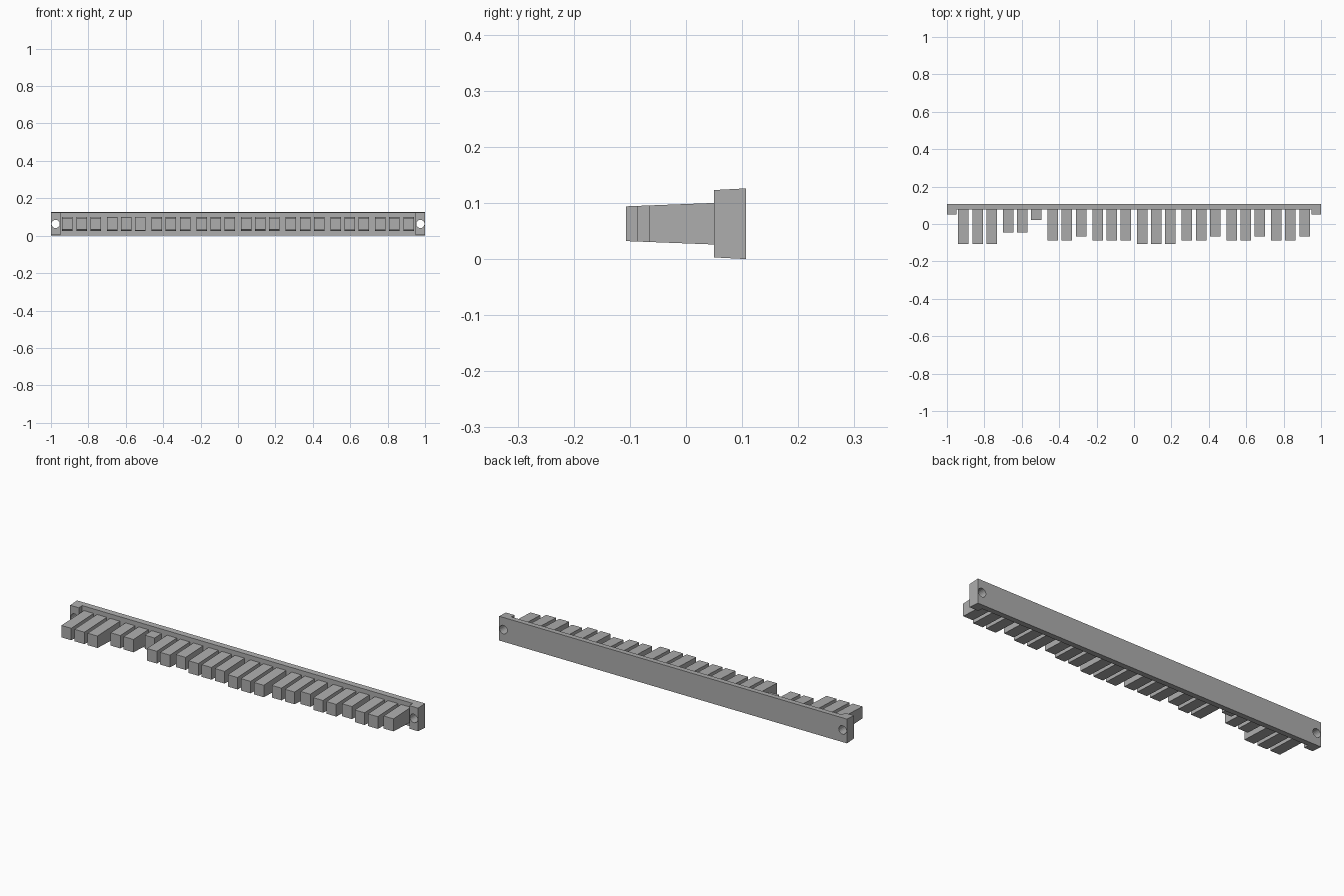
import bpy, bmesh, math

cube = bpy.data.objects.get("Cube")
if cube:
    bpy.data.objects.remove(cube)

grey = bpy.data.materials.new("plain grey")
grey.use_nodes = True
colour = (0.42, 0.42, 0.42, 1)
grey.diffuse_color = colour
grey.node_tree.nodes["Principled BSDF"].inputs["Base Color"].default_value = colour

MID = 0.063           # height of the centre line
RAIL_FRONT, BACK = 0.077, 0.107


def prism(name, profile, depth, centre, axis):
    """Extrude a closed 2D profile along x or y, centred on the given position."""
    bm = bmesh.new()
    place = {"x": lambda u, v, t: (t, u, v), "y": lambda u, v, t: (u, t, v)}[axis]
    face = bm.faces.new([bm.verts.new(place(u, v, centre - depth / 2)) for u, v in profile])
    out = bmesh.ops.extrude_face_region(bm, geom=[face])
    moved = [g for g in out["geom"] if isinstance(g, bmesh.types.BMVert)]
    bmesh.ops.translate(bm, verts=moved, vec=place(0, 0, depth))
    bmesh.ops.recalc_face_normals(bm, faces=bm.faces)
    mesh = bpy.data.meshes.new(name)
    bm.to_mesh(mesh)
    bm.free()
    mesh.materials.append(grey)
    obj = bpy.data.objects.new(name, mesh)
    bpy.context.collection.objects.link(obj)
    return obj


def rail_half(y):
    return 0.063 - 0.053 * (BACK - y)


def tooth_half(y):
    return 0.037 - 0.0385 * (0.05 - y)


def drafted(front, back, half):
    """Side profile that narrows toward the front."""
    return [(front, MID - half(front)), (back, MID - half(back)),
            (back, MID + half(back)), (front, MID + half(front))]


# Rail with a thicker mounting block at each end
end_width = 0.05
prism("rail", drafted(RAIL_FRONT, BACK, rail_half), 2 - 2 * end_width, 0, "x")
for side, label in ((-1, "right"), (1, "left")):
    block = prism(label + "_end_block", drafted(0.05, BACK, rail_half),
                  end_width, side * (1 - end_width / 2), "x")
    # Screw hole through the block
    circle = [(side * 0.975 + 0.022 * math.cos(i * math.tau / 20),
               MID + 0.022 * math.sin(i * math.tau / 20)) for i in range(20)]
    drill = prism(label + "_hole_cutter", circle, 0.2, 0.08, "y")
    drill.hide_render = True
    drill.hide_set(True)
    cut = block.modifiers.new("screw hole", "BOOLEAN")
    cut.object = drill
    cut.solver = "EXACT"

# Front positions of the teeth, in groups of three
long, medium, short, low, stub = -0.107, -0.087, -0.066, -0.045, 0.021
stepped = (medium, medium, short)
groups = [(long,) * 3, (low, low, stub), stepped, (medium,) * 3,
          (long,) * 3, stepped, stepped, stepped]
for g, fronts in enumerate(groups):
    for t, front in enumerate(fronts):
        x = (g - 3.5) * 0.239 + (t - 1) * 0.0755
        prism(f"tooth_{g * 3 + t + 1}", drafted(front, RAIL_FRONT, tooth_half), 0.056, x, "x")
